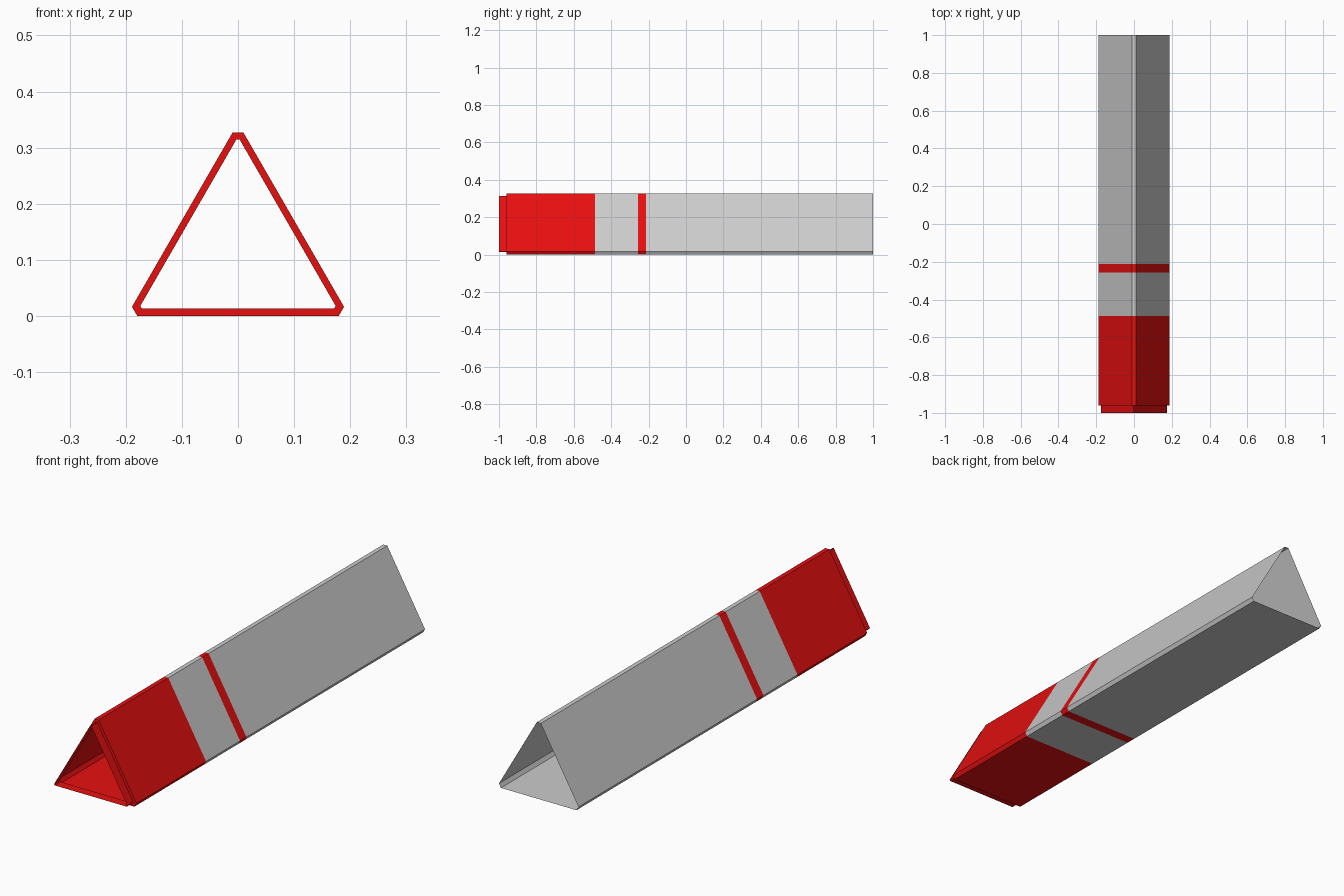
import bpy, bmesh
from math import sqrt

if "Cube" in bpy.data.objects:
    bpy.data.objects.remove(bpy.data.objects["Cube"])

H = sqrt(3) / 2

red = bpy.data.materials.new("red")
red.diffuse_color = (0.8, 0.005, 0.005, 1)
red.use_nodes = True
red.node_tree.nodes["Principled BSDF"].inputs["Base Color"].default_value = red.diffuse_color


# Equilateral triangle with clipped corners: long side, corner flat, base height
def profile(side, flat, base):
    low, high = base + flat * H, base + (side + flat) * H
    wide = (side + flat) / 2
    return [(-side / 2, base), (side / 2, base), (wide, low),
            (flat / 2, high), (-flat / 2, high), (-wide, low)]


OUTER = profile(0.359, 0.019, 0.0)
INNER = profile(0.342, 0.006, 0.013)


# Thin open sleeve skinned through (profile, y) stations, front to back
def sleeve(name, stations, material=None):
    bm = bmesh.new()
    rings = [[bm.verts.new((x, y, z)) for x, z in prof] for prof, y in stations]
    for a, b in zip(rings, rings[1:]):
        for i in range(6):
            j = (i + 1) % 6
            bm.faces.new((a[j], a[i], b[i], b[j]))
    bm.normal_update()
    # make the bottom panel of the last section face down
    bm.faces.ensure_lookup_table()
    if bm.faces[-6].normal.z > 0:
        bmesh.ops.reverse_faces(bm, faces=bm.faces[:])
    mesh = bpy.data.meshes.new(name)
    bm.to_mesh(mesh)
    bm.free()
    if material:
        mesh.materials.append(material)
    obj = bpy.data.objects.new(name, mesh)
    bpy.context.collection.objects.link(obj)
    return obj


# Red end with narrow lip and stepped shoulder
sleeve("red_end_with_lip",
       [(INNER, -1.0), (INNER, -0.96), (OUTER, -0.96), (OUTER, -0.487)], red)
# Grey band, red stripe and long grey body
sleeve("grey_band", [(OUTER, -0.487), (OUTER, -0.256)])
sleeve("red_stripe", [(OUTER, -0.256), (OUTER, -0.213)], red)
sleeve("grey_body", [(OUTER, -0.213), (OUTER, 1.0)])
